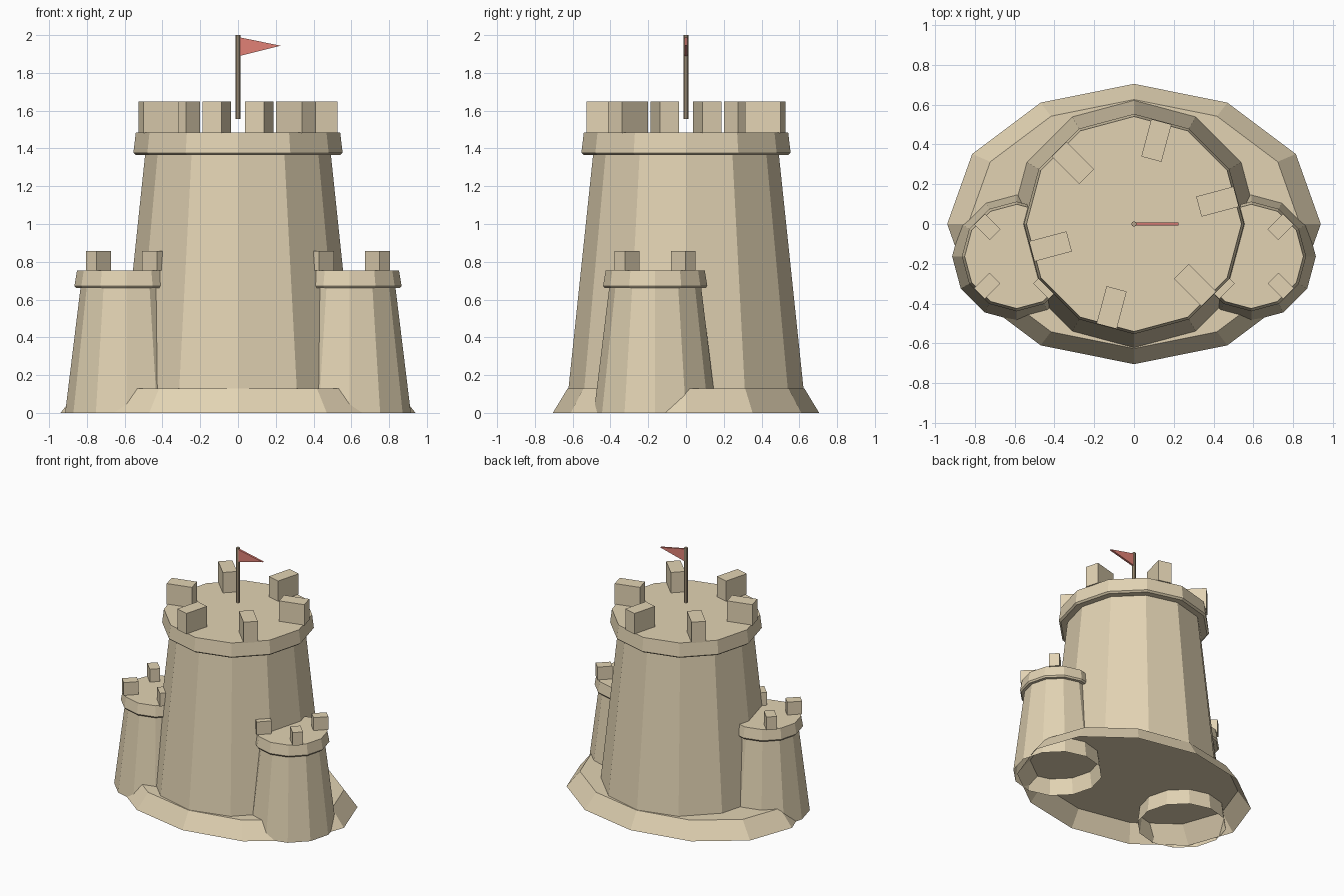
import bpy, bmesh
from math import sin, cos, pi, radians
from mathutils import Matrix

if "Cube" in bpy.data.objects:
    bpy.data.objects.remove(bpy.data.objects["Cube"])


def material(name, rgb):
    m = bpy.data.materials.new(name)
    m.diffuse_color = (*rgb, 1)
    m.use_nodes = True
    m.node_tree.nodes["Principled BSDF"].inputs["Base Color"].default_value = m.diffuse_color
    return m


SAND = material("sand", (0.76, 0.65, 0.45))
WOOD = material("wood", (0.50, 0.39, 0.26))
RED = material("red_cloth", (0.75, 0.22, 0.18))


def finish(bm, name, mat):
    bmesh.ops.recalc_face_normals(bm, faces=bm.faces)
    me = bpy.data.meshes.new(name)
    bm.to_mesh(me)
    bm.free()
    me.materials.append(mat)
    ob = bpy.data.objects.new(name, me)
    bpy.context.collection.objects.link(ob)
    return ob


def turned(name, profile, mat, sides=12, centre=(0, 0), squash=1, closed=False):
    """Faceted solid from (radius, z) points: capped on top, open below unless closed."""
    bm = bmesh.new()
    rings = [[bm.verts.new((centre[0] + r * cos(2 * pi * i / sides),
                            centre[1] + squash * r * sin(2 * pi * i / sides), z))
              for i in range(sides)] for r, z in profile]
    for a, b in zip(rings, rings[1:]):
        for i in range(sides):
            j = (i + 1) % sides
            bm.faces.new((a[i], a[j], b[j], b[i]))
    bm.faces.new(rings[-1])
    if closed:
        bm.faces.new(rings[0][::-1])
    return finish(bm, name, mat)


def battlements(name, centre, count, start, radius, size, z):
    """Ring of blocks, each pointing outward from the tower centre."""
    bm = bmesh.new()
    for k in range(count):
        m = (Matrix.Translation((*centre, z + size[2] / 2))
             @ Matrix.Rotation(radians(start + 360 * k / count), 4, 'Z')
             @ Matrix.Translation((radius, 0, 0))
             @ Matrix.Diagonal((*size, 1)))
        bmesh.ops.create_cube(bm, size=1, matrix=m)
    return finish(bm, name, SAND)


# Oval sand mound, open underneath
turned("mound", [(0.94, 0), (0.835, 0.13)], SAND, squash=0.75)

# Main tower with overhanging rim
turned("main_tower", [(0.622, 0.13), (0.492, 1.365), (0.54, 1.365),
                      (0.554, 1.377), (0.541, 1.484)], SAND)
battlements("main_battlements", (0, 0), 6, 15, 0.435, (0.195, 0.105, 0.167), 1.481)

# Two small side towers
for side, x in (("left", -0.59), ("right", 0.59)):
    c = (x, -0.163)
    turned(side + "_tower", [(0.325, 0), (0.244, 0.66), (0.267, 0.66),
                             (0.276, 0.672), (0.262, 0.755)], SAND, centre=c)
    battlements(side + "_battlements", c, 4, 45, 0.21, (0.11, 0.077, 0.105), 0.753)

# Flag pole
turned("flag_pole", [(0.013, 1.557), (0.013, 2.0)], WOOD, sides=8, closed=True)

# Triangular flag
bm = bmesh.new()
outline = [(0.01, 1.89), (0.225, 1.944), (0.01, 1.988)]
front, back = ([bm.verts.new((x, y, z)) for x, z in outline] for y in (-0.008, 0.008))
bm.faces.new(front)
bm.faces.new(back[::-1])
for i in range(3):
    j = (i + 1) % 3
    bm.faces.new((front[i], back[i], back[j], front[j]))
finish(bm, "flag", RED)
